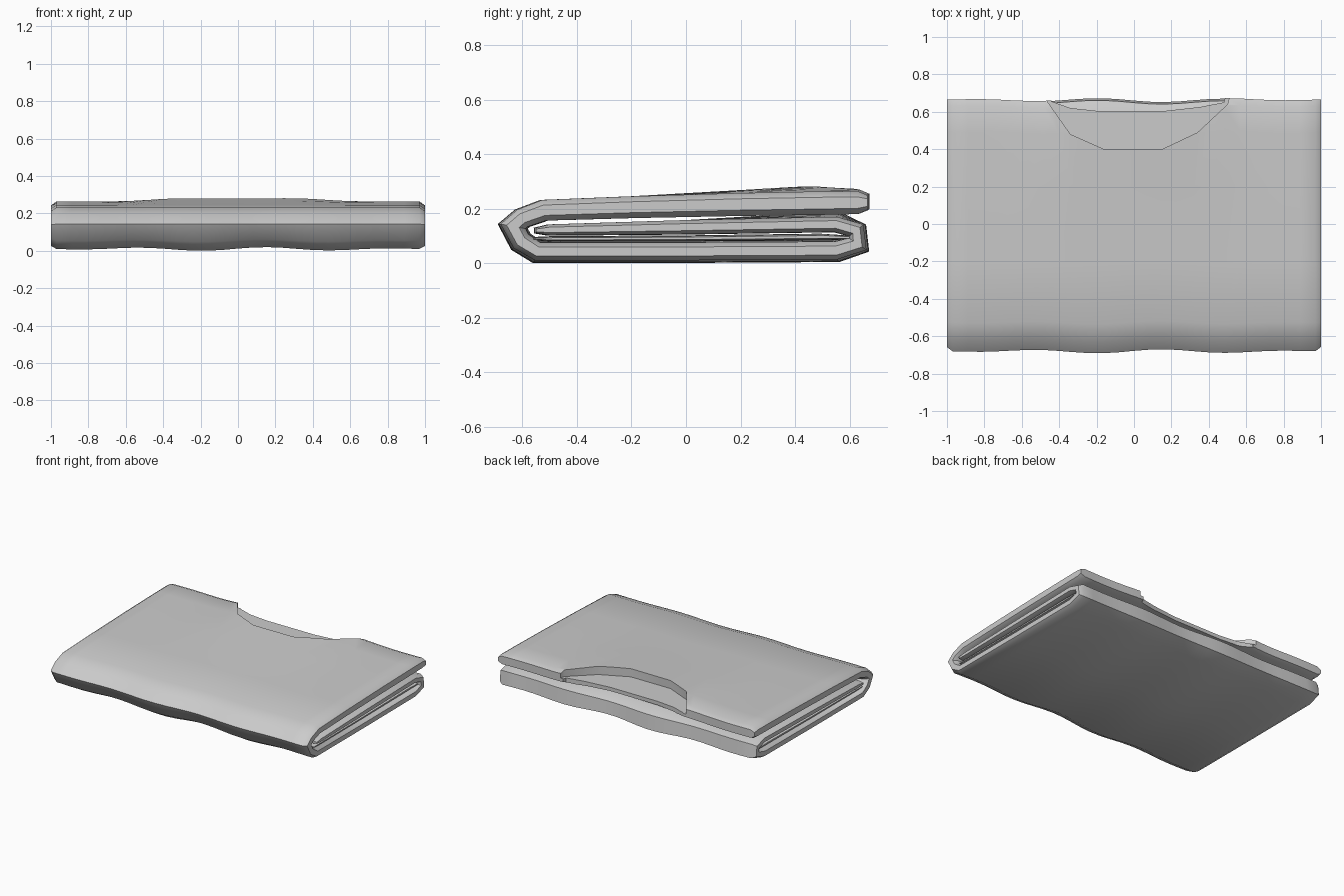
import bpy, bmesh, math
from mathutils import Vector

if "Cube" in bpy.data.objects:
    bpy.data.objects.remove(bpy.data.objects["Cube"])


def link(bm, name):
    bmesh.ops.recalc_face_normals(bm, faces=bm.faces)
    me = bpy.data.meshes.new(name)
    bm.to_mesh(me)
    bm.free()
    ob = bpy.data.objects.new(name, me)
    bpy.context.collection.objects.link(ob)
    return ob


def outline(path, k):
    """Left and right offset points of a folded centre line; k scales the thickness."""
    left, right = [], []
    for i, (y, z, h) in enumerate(path):
        p = Vector((y, z))
        a = Vector(path[max(i - 1, 0)][:2])
        b = Vector(path[min(i + 1, len(path) - 1)][:2])
        d1 = (p - a).normalized() if i else (b - p).normalized()
        d2 = (b - p).normalized() if i < len(path) - 1 else d1
        t = (d1 + d2).normalized()
        n = Vector((-t.y, t.x)) * h * k / max(t.dot(d1), 0.7)
        left.append(p + n)
        right.append(p - n)
    return left, right


def wave(x):
    return math.cos(2 * math.pi * (x + 0.2) / 0.7) * (1 - x * x)


def cloth(path, name, half):
    """Thick folded sheet running across x, with rounded side hems."""
    bm = bmesh.new()
    n = len(path)
    inner = half - 0.03
    xs = [(-half, 0.5)] + [(-inner + 2 * inner * i / 24, 1) for i in range(25)] + [(half, 0.5)]
    rows = []
    for x, k in xs:
        left, right = outline(path, k)
        row = []
        for p in left + right[::-1]:
            y, z = p
            w = wave(x)
            z += -0.011 * w * max(0, 1 - z / 0.12)
            y *= 1 + 0.016 * w
            if z > 0.17:      # collar area stands slightly proud
                z += 0.022 * math.exp(-(x / 0.5) ** 4) * math.exp(-((y - 0.45) / 0.3) ** 2)
            row.append(bm.verts.new((x, y, z)))
        rows.append(row)
    m = 2 * n
    for a, b in zip(rows, rows[1:]):
        for i in range(m):
            bm.faces.new((a[i], a[(i + 1) % m], b[(i + 1) % m], b[i]))
    for r in (rows[0], rows[-1]):
        for i in range(n - 1):
            bm.faces.new((r[i], r[i + 1], r[m - 2 - i], r[m - 1 - i]))
    return link(bm, name)


def cut(ob, pts, z0, z1):
    """Remove a vertical prism; z0 may fall from front to back."""
    bm = bmesh.new()
    lo = [bm.verts.new((x, y, z0)) for x, y in pts]
    hi = [bm.verts.new((x, y, z1)) for x, y in pts]
    bm.faces.new(lo)
    bm.faces.new(hi)
    for i in range(len(pts)):
        j = (i + 1) % len(pts)
        bm.faces.new((lo[i], lo[j], hi[j], hi[i]))
    c = link(bm, "neck_cutter")
    c.hide_render = True
    mod = ob.modifiers.new("neck", "BOOLEAN")
    mod.operation, mod.solver, mod.object = "DIFFERENCE", "EXACT", c
    bpy.context.view_layer.objects.active = ob
    bpy.ops.object.modifier_apply(modifier=mod.name)
    bpy.data.objects.remove(c)


# folded shirt body: top panel, front fold, bottom panel, back fold, tucked panel
body = cloth([(0.665, 0.222, 0.028), (0.63, 0.222, 0.042), (0.49, 0.22, 0.043),
              (0.2, 0.215, 0.042), (-0.2, 0.205, 0.04), (-0.52, 0.194, 0.038),
              (-0.60, 0.165, 0.036), (-0.635, 0.135, 0.036), (-0.605, 0.08, 0.036),
              (-0.545, 0.043, 0.033), (0.0, 0.043, 0.033), (0.55, 0.046, 0.033),
              (0.63, 0.07, 0.03), (0.625, 0.12, 0.028), (0.55, 0.142, 0.028),
              (0.0, 0.132, 0.026), (-0.5, 0.122, 0.02), (-0.55, 0.12, 0.01)],
             "folded_shirt", 1.0)

# front neckline, then the shallower back neckline
cut(body, [(-0.48, 0.72), (-0.46, 0.65), (-0.34, 0.48), (-0.16, 0.40),
           (0.15, 0.40), (0.34, 0.49), (0.5, 0.64), (0.52, 0.72)], 0.222, 0.5)
cut(body, [(-0.46, 0.72), (-0.44, 0.655), (-0.34, 0.62), (-0.2, 0.605),
           (0.17, 0.605), (0.35, 0.625), (0.48, 0.65), (0.5, 0.72)], 0.174, 0.5)

# inner layer tucked into the fold
inner = cloth([(0.6, 0.094, 0.006), (0.5, 0.096, 0.011), (0.0, 0.091, 0.009),
               (-0.5, 0.089, 0.008), (-0.56, 0.09, 0.004)], "tucked_layer", 0.985)

for ob in (body, inner):
    bpy.ops.object.select_all(action="DESELECT")
    ob.select_set(True)
    bpy.context.view_layer.objects.active = ob
    bpy.ops.object.shade_smooth_by_angle(angle=math.radians(50))
